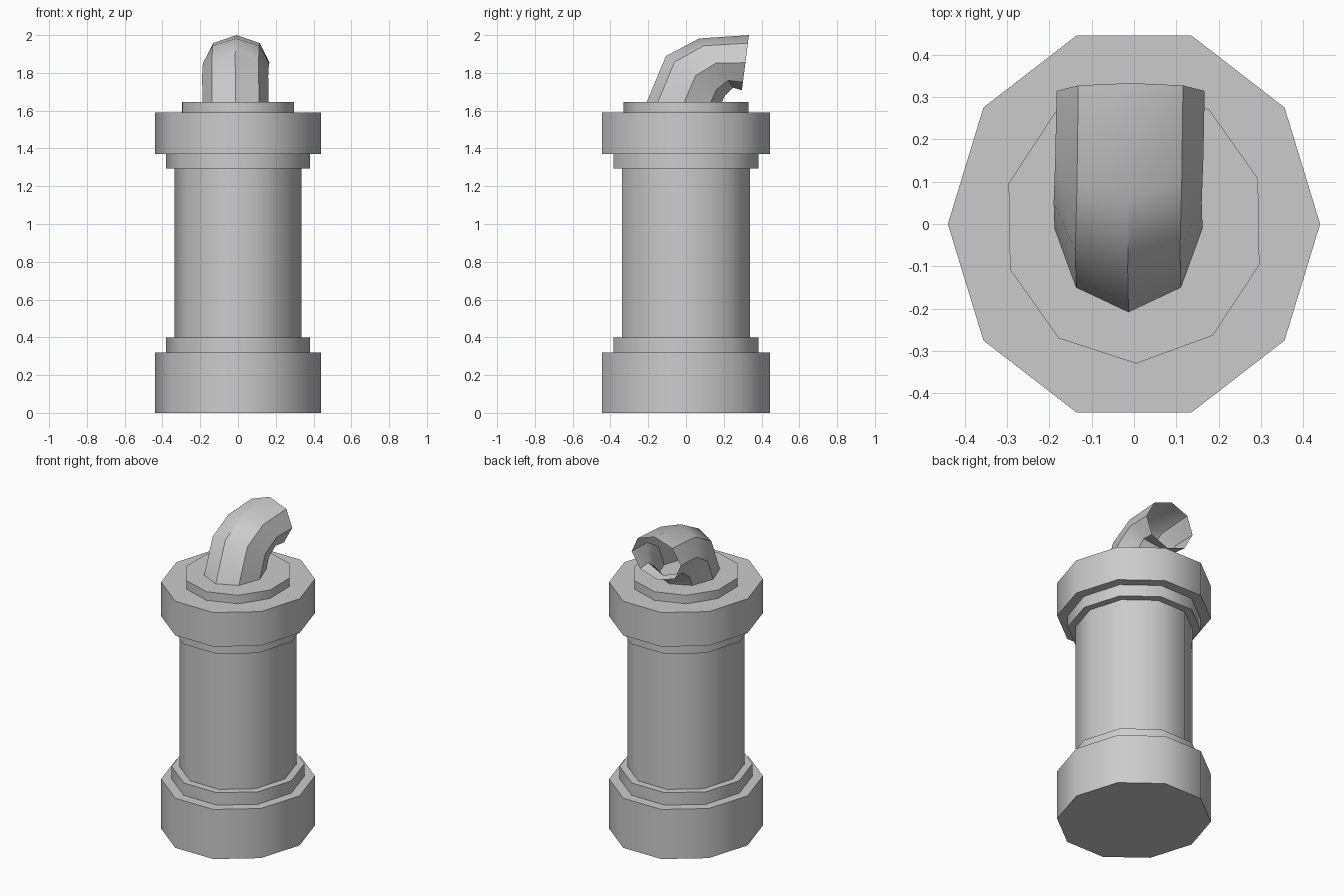
import bpy, bmesh, math
from mathutils import Vector

if "Cube" in bpy.data.objects:
    bpy.data.objects.remove(bpy.data.objects["Cube"])

SIDES = 10
Y_STRETCH = 1.064  # the round parts are slightly oval


def loft(name, rings, cap_start=False, cap_end=False):
    """Skin a list of equal-length point rings into one mesh object."""
    bm = bmesh.new()
    loops = [[bm.verts.new(p) for p in ring] for ring in rings]
    n = len(loops[0])
    for a, b in zip(loops, loops[1:]):
        for i in range(n):
            j = (i + 1) % n
            bm.faces.new((a[i], a[j], b[j], b[i]))
    if cap_start:
        bm.faces.new(loops[0][::-1])
    if cap_end:
        bm.faces.new(loops[-1])
    mesh = bpy.data.meshes.new(name)
    bm.to_mesh(mesh)
    bm.free()
    obj = bpy.data.objects.new(name, mesh)
    bpy.context.collection.objects.link(obj)
    bpy.ops.object.select_all(action='DESELECT')
    obj.select_set(True)
    bpy.context.view_layer.objects.active = obj
    bpy.ops.object.shade_smooth_by_angle(angle=math.radians(40))
    return obj


def oval(radius, z, turn=0.0):
    angles = [math.radians(turn) + math.tau * i / SIDES for i in range(SIDES)]
    return [Vector((radius * math.cos(a), radius * Y_STRETCH * math.sin(a), z))
            for a in angles]


# Stepped column: foot, lower band, shaft, upper band, head
column_profile = [(0.44, 0), (0.44, 0.32), (0.38, 0.32), (0.38, 0.40),
                  (0.335, 0.40), (0.335, 1.295), (0.38, 1.295), (0.38, 1.37),
                  (0.44, 1.37), (0.44, 1.59)]
loft("column", [oval(r, z) for r, z in column_profile], True, True)

# Thin disc on the head, turned by half a side
loft("top_disc", [oval(0.31, z, 19) for z in (1.59, 1.645)], cap_end=True)

# Open eight-sided elbow spout: (outer y, z), (inner y, z), centre x per ring
elbow_rings = [((-0.208, 1.645), (0.19, 1.645), -0.013),
               ((-0.106, 1.889), (0.206, 1.68), -0.015),
               ((0.069, 1.982), (0.249, 1.722), -0.011),
               ((0.333, 2.0), (0.296, 1.708), -0.008)]


def elbow_ring(outer, inner, x):
    o, i = Vector((x, *outer)), Vector((x, *inner))
    centre, up = (o + i) / 2, (o - i) / 2
    side = Vector((-0.175, 0, 0))
    return [centre + up * math.cos(a) + side * math.sin(a)
            for a in (math.tau * k / 8 for k in range(8))]


loft("elbow_spout", [elbow_ring(*r) for r in elbow_rings])
